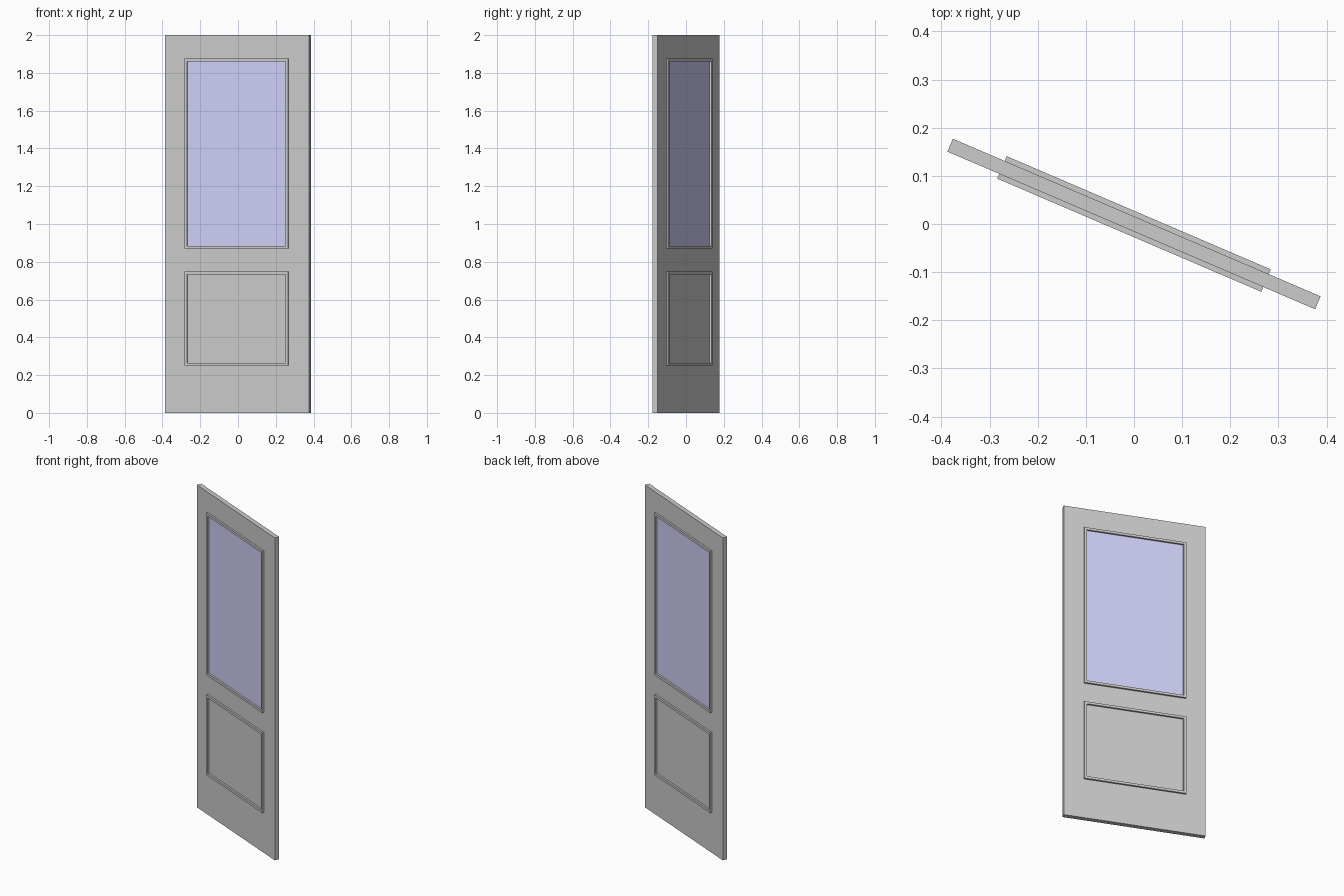
import bpy, bmesh, math
from mathutils import Matrix

if "Cube" in bpy.data.objects:
    bpy.data.objects.remove(bpy.data.objects["Cube"])

TURN = Matrix.Rotation(math.radians(-23.2), 4, 'Z')   # the door stands swung open
WIDTH, HEIGHT, THICK = 0.831, 2.0, 0.029
TRIM_W, TRIM_DEPTH, TRIM_HALF = 0.0145, 0.0505, 0.2985


def finish(name, bm):
    bmesh.ops.recalc_face_normals(bm, faces=bm.faces)
    mesh = bpy.data.meshes.new(name)
    bm.to_mesh(mesh)
    bm.free()
    obj = bpy.data.objects.new(name, mesh)
    obj.matrix_world = TURN
    bpy.context.collection.objects.link(obj)
    return obj


def corners(half, z0, z1):
    return [(-half, z0), (half, z0), (half, z1), (-half, z1)]


def frame(name, outer, inner, y0, y1):
    """Rectangular ring with mitred corners between two depths."""
    bm = bmesh.new()
    loops = [[bm.verts.new((x, y, z)) for x, z in corners(*rect)]
             for rect, y in ((outer, y0), (outer, y1), (inner, y1), (inner, y0))]
    for k in range(4):
        a, b = loops[k], loops[(k + 1) % 4]
        for i in range(4):
            j = (i + 1) % 4
            bm.faces.new((a[i], a[j], b[j], b[i]))
    return finish(name, bm)


def box(name, half, z0, z1, depth):
    bm = bmesh.new()
    bmesh.ops.create_cube(bm, size=1)
    bmesh.ops.scale(bm, vec=(2 * half, depth, z1 - z0), verts=bm.verts)
    bmesh.ops.translate(bm, vec=(0, 0, (z0 + z1) / 2), verts=bm.verts)
    return finish(name, bm)


def inset(rect):
    half, z0, z1 = rect
    return half - TRIM_W, z0 + TRIM_W, z1 - TRIM_W


window = (TRIM_HALF, 0.87, 1.875)
panel = (TRIM_HALF, 0.25, 0.748)

# Door leaf with the window opening
frame("door_leaf", (WIDTH / 2, 0, HEIGHT), inset(window), -THICK / 2, THICK / 2)

# Raised trim on both faces, around the window and the lower panel
for part, rect in (("window_trim", window), ("panel_trim", panel)):
    for side, s in (("front", -1), ("back", 1)):
        frame(f"{part}_{side}", rect, inset(rect), s * THICK / 2, s * TRIM_DEPTH / 2)

# Blue glass pane
glass = box("glass_pane", *inset(window), THICK)
mat = bpy.data.materials.new("blue_glass")
mat.diffuse_color = (0.63, 0.63, 0.94, 1)
mat.use_nodes = True
mat.node_tree.nodes["Principled BSDF"].inputs["Base Color"].default_value = mat.diffuse_color
glass.data.materials.append(mat)
